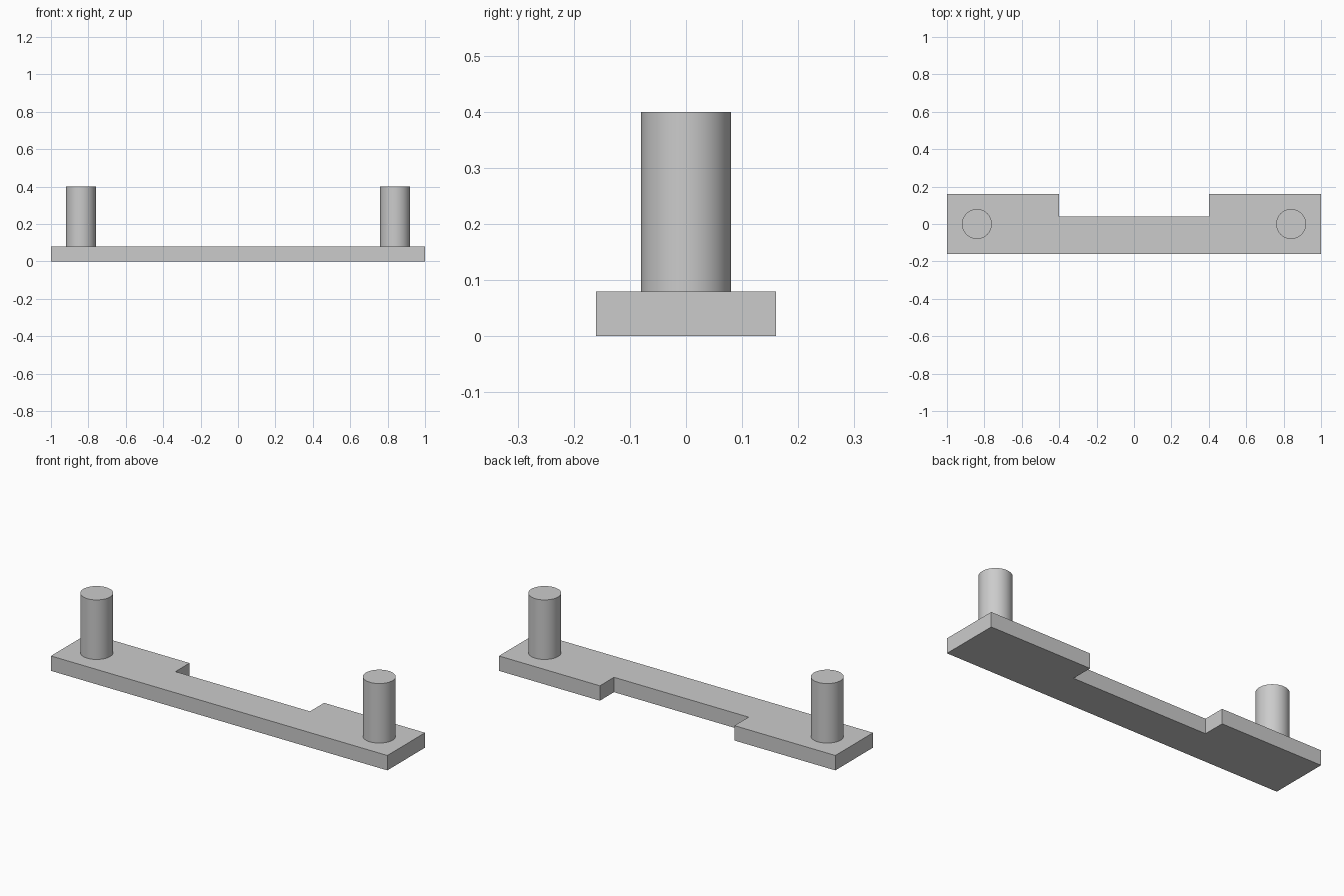
import bpy, bmesh

cube = bpy.data.objects.get("Cube")
if cube:
    bpy.data.objects.remove(cube, do_unlink=True)

# One plain grey material
GREY = (0.6, 0.6, 0.6, 1)
grey = bpy.data.materials.new("light grey")
grey.use_nodes = True
grey.diffuse_color = GREY
grey.node_tree.nodes["Principled BSDF"].inputs["Base Color"].default_value = GREY

THICK, TOP = 0.08, 0.4

# Notched base plate: outline extruded upward
half = [(1, -0.16), (1, 0.16), (0.4, 0.16), (0.4, 0.04)]
outline = half + [(-x, y) for x, y in reversed(half)]
bm = bmesh.new()
face = bm.faces.new([bm.verts.new((x, y, 0)) for x, y in outline])
top = bmesh.ops.extrude_face_region(bm, geom=[face])["geom"]
bmesh.ops.translate(bm, vec=(0, 0, THICK),
                    verts=[v for v in top if isinstance(v, bmesh.types.BMVert)])
bmesh.ops.recalc_face_normals(bm, faces=bm.faces)
mesh = bpy.data.meshes.new("base_plate")
bm.to_mesh(mesh)
bm.free()
mesh.materials.append(grey)
bpy.context.collection.objects.link(bpy.data.objects.new("base_plate", mesh))

# Round pin standing at each end
for name, side in (("left_pin", 1), ("right_pin", -1)):
    bpy.ops.mesh.primitive_cylinder_add(vertices=64, radius=0.08, depth=TOP - THICK,
                                        location=(side * 0.84, 0, (TOP + THICK) / 2))
    pin = bpy.context.object
    pin.name = name
    pin.data.materials.append(grey)
    bpy.ops.object.shade_smooth_by_angle()
